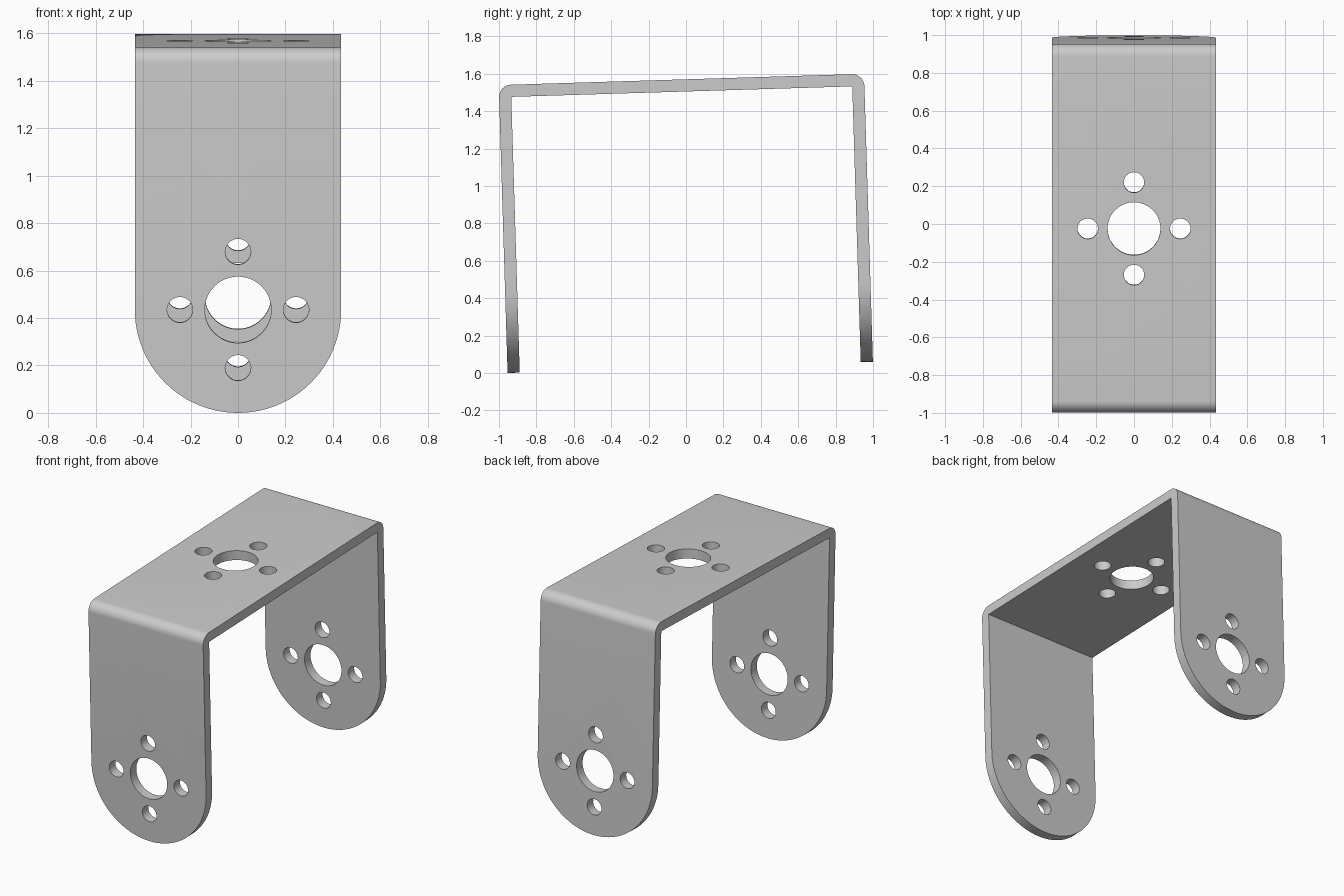
import bpy, bmesh, math
from mathutils import Matrix, Vector

cube = bpy.data.objects.get("Cube")
if cube:
    bpy.data.objects.remove(cube, do_unlink=True)

# Bracket dimensions
HALF_X, HALF_Y, HEIGHT, THICK = 0.435, 0.977, 1.54, 0.065
BEND = 0.065
HOLE_R, SCREW_R, SCREW_OFFSET = 0.14, 0.054, 0.245
TILT = math.radians(1.76)

grey = bpy.data.materials.new("Grey metal")
grey.use_nodes = True
grey.diffuse_color = (0.6, 0.6, 0.6, 1)
grey.node_tree.nodes["Principled BSDF"].inputs["Base Color"].default_value = (0.6, 0.6, 0.6, 1)


def arc(cx, cz, r, start, end, steps):
    angles = [math.radians(start + (end - start) * i / steps) for i in range(steps + 1)]
    return [(cx + r * math.cos(a), cz + r * math.sin(a)) for a in angles]


def make_object(name, bm):
    bmesh.ops.recalc_face_normals(bm, faces=bm.faces)
    mesh = bpy.data.meshes.new(name)
    bm.to_mesh(mesh)
    bm.free()
    mesh.materials.append(grey)
    obj = bpy.data.objects.new(name, mesh)
    bpy.context.collection.objects.link(obj)
    return obj


def extrude_outline(name, points, depth):
    """Extrude a closed outline symmetrically along the given depth vector."""
    bm = bmesh.new()
    face = bm.faces.new([bm.verts.new(p - depth / 2) for p in points])
    new = bmesh.ops.extrude_face_region(bm, geom=[face])["geom"]
    bmesh.ops.translate(bm, vec=depth, verts=[v for v in new if isinstance(v, bmesh.types.BMVert)])
    return make_object(name, bm)


def apply_boolean(target, cutter, operation):
    cutter.hide_render = True
    mod = target.modifiers.new(operation.title(), "BOOLEAN")
    mod.operation, mod.solver, mod.object = operation, "EXACT", cutter
    bpy.context.view_layer.objects.active = target
    bpy.ops.object.modifier_apply(modifier=mod.name)
    bpy.data.objects.remove(cutter, do_unlink=True)


# Bent sheet: U profile with rounded outer bends and sharp inner corners
inner = HALF_Y - THICK
profile = [(inner, 0), (HALF_Y, 0)]
profile += arc(HALF_Y - BEND, HEIGHT - BEND, BEND, 0, 90, 10)
profile += arc(BEND - HALF_Y, HEIGHT - BEND, BEND, 90, 180, 10)
profile += [(-HALF_Y, 0), (-inner, 0), (-inner, HEIGHT - THICK), (inner, HEIGHT - THICK)]
bracket = extrude_outline("u_bracket", [Vector((0, y, z)) for y, z in profile],
                          Vector((2 * HALF_X, 0, 0)))

# Round the lower ends of both legs
tongue = arc(0, HALF_X, HALF_X, 180, 360, 48) + [(HALF_X, 2), (-HALF_X, 2)]
rounder = extrude_outline("leg_rounder", [Vector((x, 0, z)) for x, z in tongue], Vector((0, 3, 0)))
apply_boolean(bracket, rounder, "INTERSECT")

# Hole pattern: one large hole ringed by four screw holes, through legs and top
bm = bmesh.new()
through_legs = Matrix.Translation((0, 0, HALF_X)) @ Matrix.Rotation(math.pi / 2, 4, "X")
through_top = Matrix.Translation((0, 0, HEIGHT))
holes = [(0, 0, HOLE_R)]
for k in range(4):
    a = k * math.pi / 2
    holes.append((SCREW_OFFSET * math.cos(a), SCREW_OFFSET * math.sin(a), SCREW_R))
for frame, depth in ((through_legs, 3), (through_top, 0.5)):
    for u, v, r in holes:
        bmesh.ops.create_cone(bm, cap_ends=True, segments=48, radius1=r, radius2=r, depth=depth,
                              matrix=frame @ Matrix.Translation((u, v, 0)))
apply_boolean(bracket, make_object("hole_cutter", bm), "DIFFERENCE")

# Lean the bracket slightly and rest it on the ground
bracket.data.transform(Matrix.Rotation(TILT, 4, "X"))
ys = [v.co.y for v in bracket.data.vertices]
zs = [v.co.z for v in bracket.data.vertices]
bracket.data.transform(Matrix.Translation((0, -(min(ys) + max(ys)) / 2, -min(zs))))

bpy.ops.object.select_all(action="DESELECT")
bracket.select_set(True)
bpy.context.view_layer.objects.active = bracket
bpy.ops.object.shade_smooth_by_angle(angle=math.radians(30))
